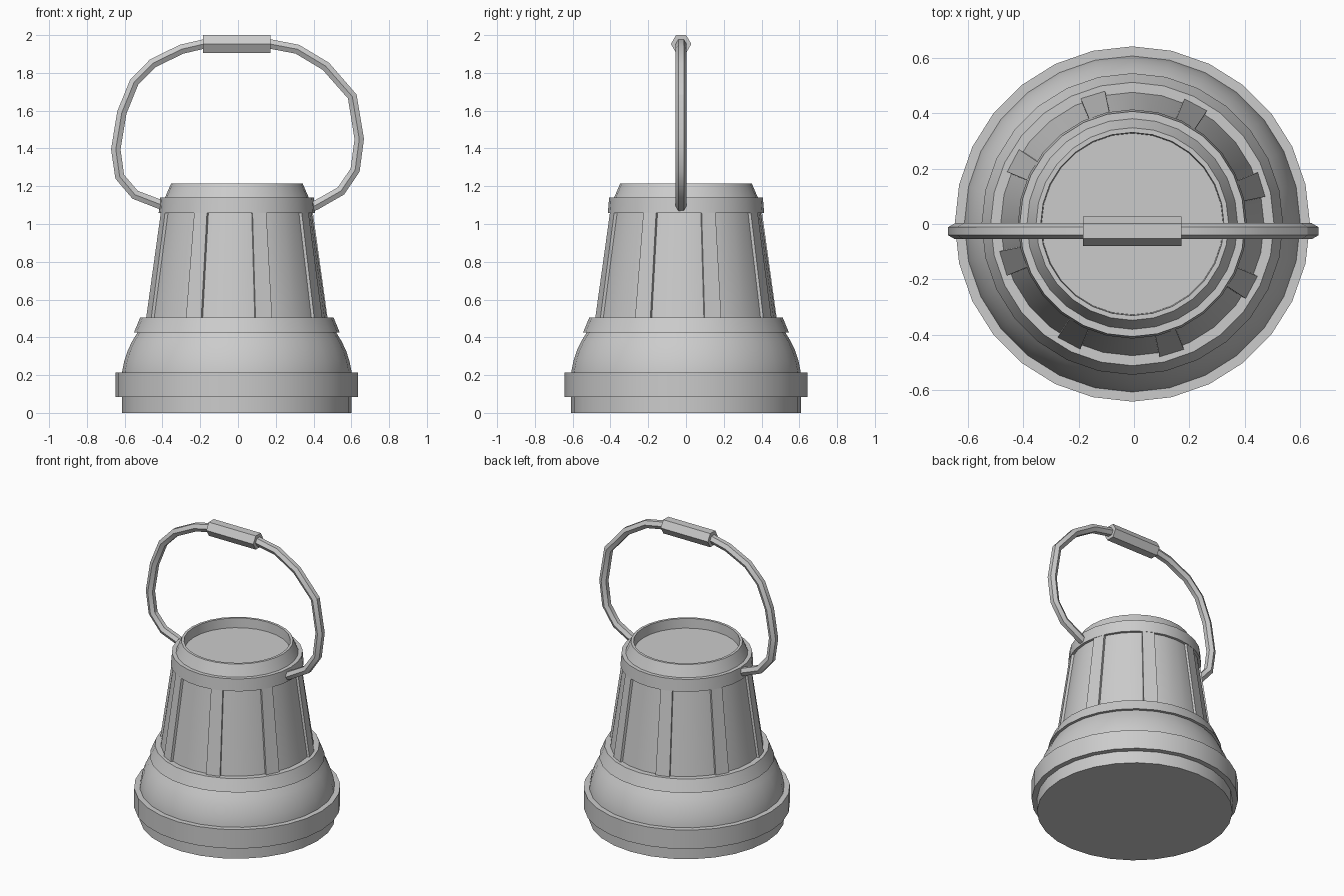
import bpy, bmesh
from math import cos, sin, pi, radians
from mathutils import Vector

if "Cube" in bpy.data.objects:
    bpy.data.objects.remove(bpy.data.objects["Cube"])

CX = -0.006      # body axis is slightly off the handle's centre
SIDES = 28
HY = -0.026      # handle plane


def finish(name, bm, angle=30):
    bmesh.ops.recalc_face_normals(bm, faces=bm.faces)
    me = bpy.data.meshes.new(name)
    bm.to_mesh(me)
    bm.free()
    ob = bpy.data.objects.new(name, me)
    bpy.context.collection.objects.link(ob)
    bpy.ops.object.select_all(action='DESELECT')
    ob.select_set(True)
    bpy.context.view_layer.objects.active = ob
    bpy.ops.object.shade_smooth_by_angle(angle=radians(angle))
    return ob


def loft(bm, rings):
    """Bridge successive rings of vertices and cap both ends."""
    n = len(rings[0])
    for a, b in zip(rings, rings[1:]):
        for i in range(n):
            j = (i + 1) % n
            bm.faces.new((a[i], a[j], b[j], b[i]))
    bm.faces.new(rings[0])
    bm.faces.new(rings[-1])


def lathe(name, profile):
    """Solid of revolution from (radius, z) points, bottom to top."""
    bm = bmesh.new()
    rings = [[bm.verts.new((CX + r * cos(2 * pi * i / SIDES),
                            r * sin(2 * pi * i / SIDES), z))
              for i in range(SIDES)] for r, z in profile]
    loft(bm, rings)
    return finish(name, bm)


def hex_tube(name, path, r):
    """Six-sided tube along (x, z) points in the handle plane."""
    bm = bmesh.new()
    pts = [Vector((x, HY, z)) for x, z in path]
    rings = []
    for k, p in enumerate(pts):
        t = (pts[min(k + 1, len(pts) - 1)] - pts[max(k - 1, 0)]).normalized()
        n = Vector((-t.z, 0, t.x))
        rings.append([bm.verts.new(p + r * (cos(i * pi / 3) * Vector((0, 1, 0))
                                            + sin(i * pi / 3) * n))
                      for i in range(6)])
    loft(bm, rings)
    return finish(name, bm)


# Stepped base, bell-shaped skirt and collar
lathe("base_disc", [(0.608, 0), (0.608, 0.09)])
lathe("base_band", [(0.642, 0.085), (0.642, 0.215)])
lathe("bell_skirt", [(0.608, 0.2), (0.607, 0.22), (0.596, 0.275), (0.578, 0.33),
                     (0.554, 0.38), (0.523, 0.43)])
lathe("skirt_collar", [(0.545, 0.425), (0.512, 0.505)])

# Tapered body
lathe("body", [(0.478, 0.49), (0.395, 1.07)])

# Vertical slats around the body
bm = bmesh.new()
for k in range(8):
    a = radians(17 + 45 * k)
    out, side = Vector((cos(a), sin(a), 0)), Vector((-sin(a), cos(a), 0))
    rings = []
    for r, z, w in ((0.49, 0.49, 0.046), (0.408, 1.07, 0.038)):
        rings.append([bm.verts.new(Vector((CX, 0, z)) + out * (r - d) + side * s * w)
                      for d, s in ((0, -1), (0, 1), (0.06, 1), (0.06, -1))])
    loft(bm, rings)
finish("slats", bm)

# Upper ring and lid with a recessed top
lathe("upper_ring", [(0.414, 1.058), (0.407, 1.14)])
lathe("lid", [(0.385, 1.13), (0.348, 1.215), (0.331, 1.215), (0.328, 1.15)])

# Carrying handle and its grip
hex_tube("handle", [(-0.35, 1.08), (-0.41, 1.103), (-0.545, 1.155), (-0.626, 1.25),
                    (-0.647, 1.395), (-0.615, 1.59), (-0.55, 1.75), (-0.452, 1.85),
                    (-0.30, 1.925), (-0.18, 1.953), (0.17, 1.953), (0.315, 1.925),
                    (0.465, 1.835), (0.605, 1.675), (0.642, 1.45), (0.62, 1.285),
                    (0.545, 1.175), (0.41, 1.098), (0.35, 1.08)], 0.029)
hex_tube("handle_grip", [(-0.185, 1.953), (0.172, 1.953)], 0.054)
